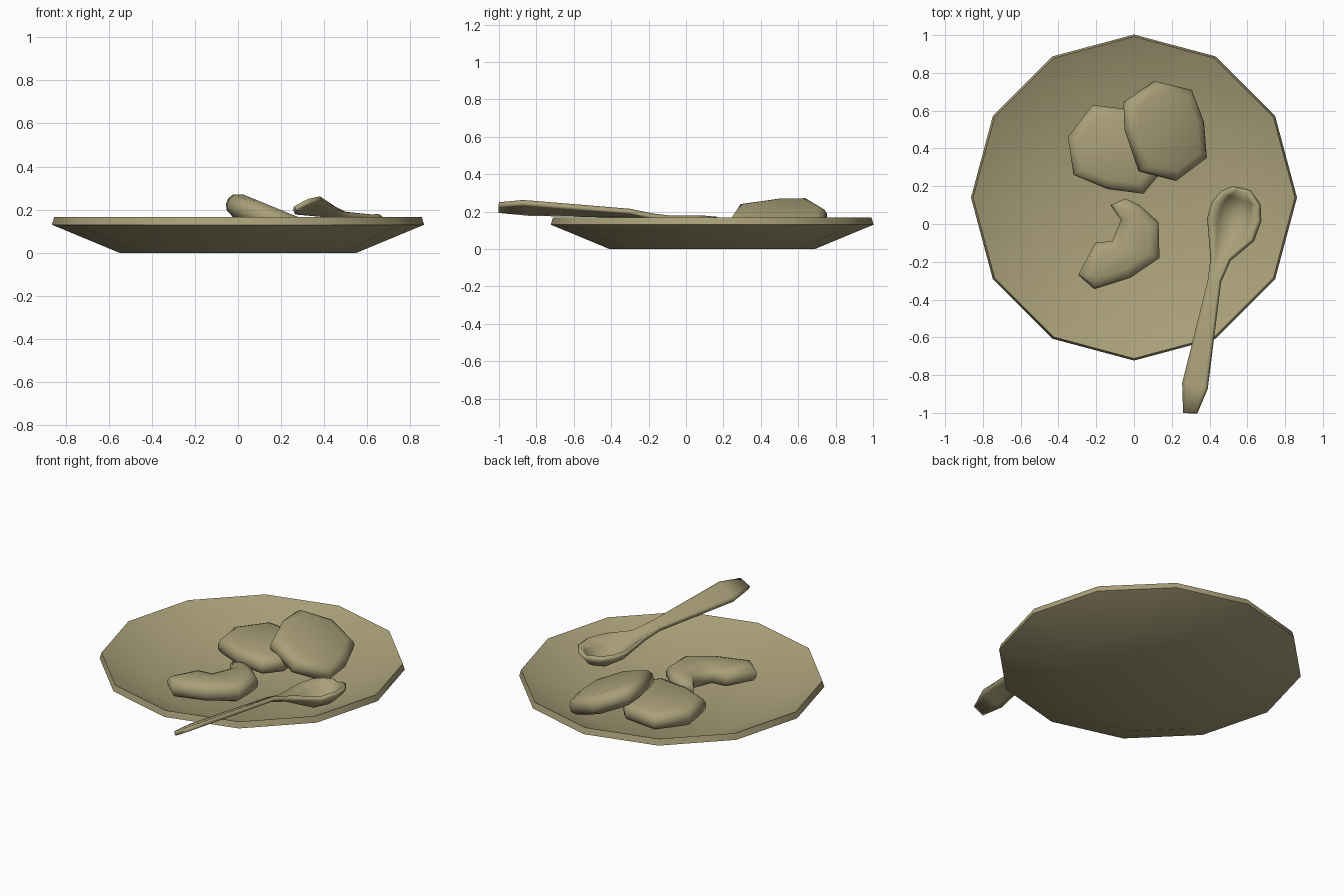
import bpy, bmesh, math
from mathutils import Vector

if "Cube" in bpy.data.objects:
    bpy.data.objects.remove(bpy.data.objects["Cube"])

mat = bpy.data.materials.new("warm_clay")
mat.diffuse_color = (0.40, 0.35, 0.19, 1)
mat.use_nodes = True
mat.node_tree.nodes["Principled BSDF"].inputs["Base Color"].default_value = mat.diffuse_color


def finish(name, rings, cap=True, loop=True, angle=40):
    """Skin a stack of equal-length rings and add it to the scene."""
    bm = bmesh.new()
    vs = [[bm.verts.new(p) for p in r] for r in rings]
    n = len(rings[0])
    for a, b in zip(vs, vs[1:]):
        for i in range(n if loop else n - 1):
            j = (i + 1) % n
            bm.faces.new((a[i], a[j], b[j], b[i]))
    if cap:
        bm.faces.new(vs[0][::-1])
        bm.faces.new(vs[-1])
    bmesh.ops.recalc_face_normals(bm, faces=bm.faces)
    me = bpy.data.meshes.new(name)
    bm.to_mesh(me)
    bm.free()
    ob = bpy.data.objects.new(name, me)
    bpy.context.collection.objects.link(ob)
    me.materials.append(mat)
    bpy.ops.object.select_all(action='DESELECT')
    bpy.context.view_layer.objects.active = ob
    ob.select_set(True)
    bpy.ops.object.shade_smooth_by_angle(angle=math.radians(angle))
    return ob


def inset(poly, d):
    """Mitred inward offset of a counter-clockwise outline."""
    out = []
    n = len(poly)
    for i in range(n):
        p, q, r = (Vector(poly[k % n]) for k in (i - 1, i, i + 1))
        e, f = (q - p).normalized(), (r - q).normalized()
        m = Vector((-e.y - f.y, e.x + f.x)).normalized()
        c = max(0.6, m.dot(Vector((-e.y, e.x))))
        out.append(q + m * d / c)
    return out


# Plate: twelve-sided dish, outside then inside profile
profile = [(0.55, 0), (0.863, 0.13), (0.852, 0.167), (0.545, 0.03)]
plate_rings = [[(r * math.cos(math.tau * k / 12 + math.pi / 2),
                 0.14 + r * math.sin(math.tau * k / 12 + math.pi / 2), z)
                for k in range(12)] for r, z in profile]
finish("plate", plate_rings, angle=35)


# Biscuits: rounded slabs on an outline, optionally sloping along x
def biscuit(name, outline, z0, slope=0.0, x0=0.0):
    normal = Vector((-slope, 0, 1)).normalized()
    rings = []
    for d, h in [(0.05, -0.06), (0.012, -0.04), (0, -0.015), (0, 0.015),
                 (0.014, 0.04), (0.05, 0.056)]:
        rings.append([Vector((p.x, p.y, z0 + slope * (p.x - x0))) + normal * h
                      for p in inset(outline, d)])
    finish(name, rings, angle=60)


biscuit("lower_biscuit",
        [(-0.22, 0.63), (-0.35, 0.46), (-0.32, 0.26), (-0.14, 0.185),
         (0.05, 0.16), (0.14, 0.27), (0.11, 0.47), (0.0, 0.605)], 0.11)
biscuit("leaning_biscuit",
        [(0.11, 0.755), (-0.05, 0.645), (-0.045, 0.50), (0.03, 0.28),
         (0.22, 0.23), (0.38, 0.35), (0.365, 0.54), (0.30, 0.71)],
        0.15, -0.41, 0.17)
biscuit("bitten_biscuit",
        [(-0.045, 0.135), (-0.125, 0.10), (-0.07, 0.02), (-0.115, -0.09),
         (-0.205, -0.10), (-0.295, -0.27), (-0.21, -0.345), (-0.02, -0.285),
         (0.135, -0.18), (0.13, 0.01), (0.03, 0.10)], 0.095)

# Spoon: left edge, right edge and dip at stations from handle to bowl tip
stations = [
    ((0.26, -1.0, 0.215), (0.325, -1.0, 0.25), 0),
    ((0.255, -0.84, 0.20), (0.38, -0.87, 0.262), 0),
    ((0.39, -0.30, 0.19), (0.45, -0.30, 0.215), 0),
    ((0.415, -0.18, 0.175), (0.50, -0.18, 0.19), 0.015),
    ((0.405, 0.03, 0.165), (0.62, -0.08, 0.178), 0.08),
    ((0.43, 0.11, 0.165), (0.655, 0.02, 0.18), 0.09),
    ((0.475, 0.16, 0.165), (0.65, 0.10, 0.178), 0.065),
    ((0.53, 0.18, 0.165), (0.60, 0.165, 0.172), 0.01),
]
spoon_rings = []
for a, b, dip in stations:
    a, b = Vector(a), Vector(b)
    spoon_rings.append([a.lerp(b, t / 6) - Vector((0, 0, dip * (1 - (t / 3 - 1) ** 2)))
                        for t in range(7)])
spoon = finish("spoon", spoon_rings, cap=False, loop=False, angle=40)
# make the open sheet face upward, then thicken it downward
if spoon.data.polygons[0].normal.z < 0:
    spoon.data.flip_normals()
sol = spoon.modifiers.new("thickness", 'SOLIDIFY')
sol.thickness = 0.025
sol.offset = -1
